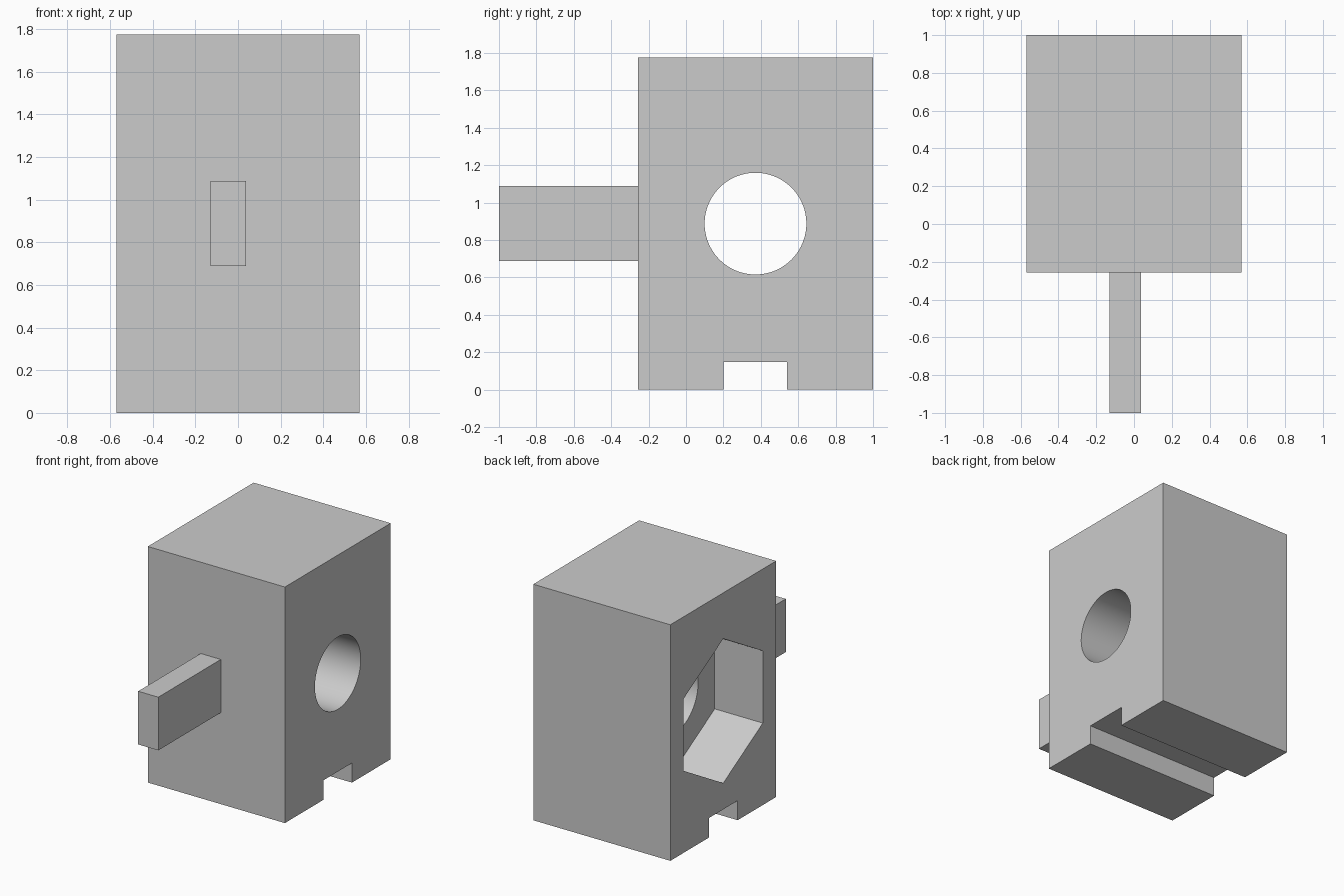
import bpy
import math

cube = bpy.data.objects.get("Cube")
if cube:
    bpy.data.objects.remove(cube, do_unlink=True)

grey = bpy.data.materials.new("plain grey")
grey.use_nodes = True
colour = (0.6, 0.6, 0.6, 1)
grey.diffuse_color = colour
grey.node_tree.nodes["Principled BSDF"].inputs["Base Color"].default_value = colour

WIDTH, HEIGHT = 1.14, 1.775
FRONT, BACK = -0.257, 1.0
MID_Y, MID_Z = (FRONT + BACK) / 2, HEIGHT / 2


def box(name, x, y, z):
    """Box from three (low, high) ranges."""
    centre = [(a + b) / 2 for a, b in (x, y, z)]
    bpy.ops.mesh.primitive_cube_add(size=1, location=centre)
    obj = bpy.context.object
    obj.name = name
    obj.scale = [b - a for a, b in (x, y, z)]
    bpy.ops.object.transform_apply(location=False, rotation=False, scale=True)
    obj.data.materials.append(grey)
    return obj


def prism(name, sides, radius, x):
    """Prism along x, centred on the side of the body, one corner pointing up."""
    bpy.ops.mesh.primitive_cylinder_add(
        vertices=sides, radius=radius, depth=x[1] - x[0],
        location=((x[0] + x[1]) / 2, MID_Y, MID_Z), rotation=(math.pi / 2, 0, math.pi / 2))
    obj = bpy.context.object
    obj.name = name
    obj.data.materials.append(grey)
    return obj


def cut(target, cutter):
    mod = target.modifiers.new(cutter.name, 'BOOLEAN')
    mod.operation = 'DIFFERENCE'
    mod.solver = 'EXACT'
    mod.object = cutter
    bpy.context.view_layer.objects.active = target
    bpy.ops.object.modifier_apply(modifier=mod.name)
    bpy.data.objects.remove(cutter, do_unlink=True)


# Main block
half = WIDTH / 2
body = box("body", (-half, half), (FRONT, BACK), (0, HEIGHT))

# Groove under the block, hexagonal pocket on one side, round bore through
cut(body, box("groove_cutter", (-1, 1), (0.2, 0.54), (-0.2, 0.147)))
cut(body, prism("hex_cutter", 6, 0.543, (-1, -half + 0.4)))
cut(body, prism("bore_cutter", 96, 0.272, (-0.4, 1)))

# Smooth bore, sharp edges elsewhere
bpy.ops.object.select_all(action='DESELECT')
body.select_set(True)
bpy.context.view_layer.objects.active = body
bpy.ops.object.shade_smooth_by_angle(angle=math.radians(30))

# Front tab
box("front_tab", (-0.13, 0.037), (-1, FRONT), (0.688, 1.088))
